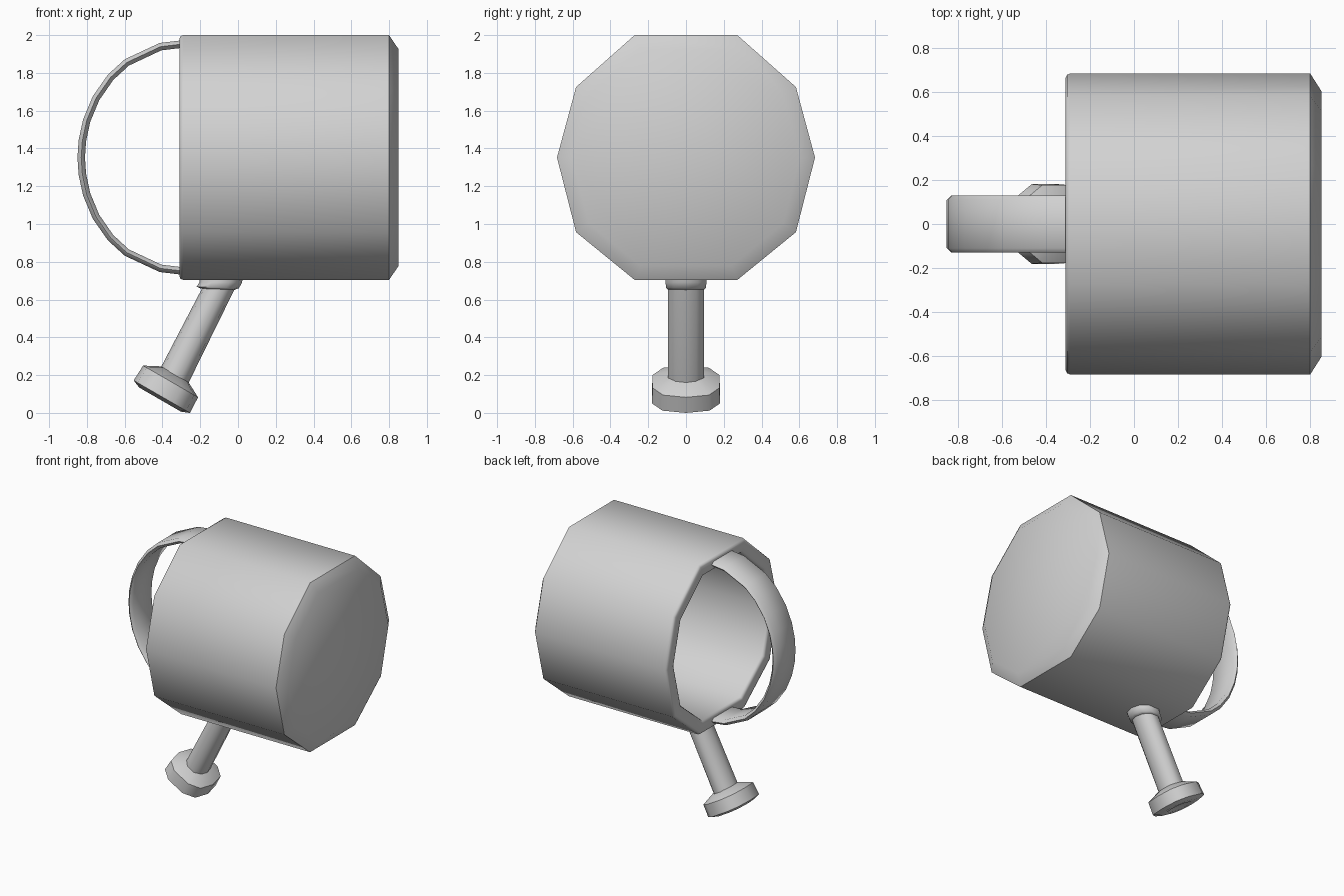
import bpy, bmesh, math
from mathutils import Vector

cube = bpy.data.objects.get("Cube")
if cube:
    bpy.data.objects.remove(cube, do_unlink=True)

# Single plain grey
GREY = (0.64, 0.64, 0.64, 1)
grey = bpy.data.materials.new("plain grey")
grey.use_nodes = True
grey.diffuse_color = GREY
grey.node_tree.nodes["Principled BSDF"].inputs["Base Color"].default_value = GREY

# Slightly uneven ten-sided outlines: bucket, leg and collar; and a fuller one for the foot
DECAGON = [(1, 0), (0.852, 0.576), (0.398, 1), (-0.398, 1), (-0.852, 0.576),
           (-1, 0), (-0.852, -0.61), (-0.398, -1), (0.398, -1), (0.852, -0.61)]
FULL_DECAGON = [(1, 0), (0.86, 0.69), (0.41, 1), (-0.41, 1), (-0.86, 0.69),
                (-1, 0), (-0.86, -0.69), (-0.41, -1), (0.41, -1), (0.86, -0.69)]


def loft(name, rings):
    """Skin a series of equal closed rings and cap both ends."""
    bm = bmesh.new()
    loops = [[bm.verts.new(p) for p in ring] for ring in rings]
    n = len(loops[0])
    for a, b in zip(loops, loops[1:]):
        for i in range(n):
            j = (i + 1) % n
            bm.faces.new((a[i], a[j], b[j], b[i]))
    bm.faces.new(loops[0])
    bm.faces.new(loops[-1])
    bmesh.ops.recalc_face_normals(bm, faces=bm.faces)
    mesh = bpy.data.meshes.new(name)
    bm.to_mesh(mesh)
    bm.free()
    mesh.materials.append(grey)
    obj = bpy.data.objects.new(name, mesh)
    bpy.context.collection.objects.link(obj)
    bpy.ops.object.select_all(action='DESELECT')
    obj.select_set(True)
    bpy.context.view_layer.objects.active = obj
    bpy.ops.object.shade_smooth_by_angle(angle=math.radians(50))


# Bucket: thick-walled ten-sided cup lying on its side, open towards -x
CZ = 1.352
# (x, scale) from the outer base, round the rim, to the inner floor
bucket_profile = [(0.85, 0.885), (0.80, 1.0), (-0.29, 1.0), (-0.304, 0.992),
                  (-0.31, 0.973), (-0.31, 0.88), (-0.304, 0.862),
                  (-0.29, 0.853), (0.72, 0.853), (0.76, 0.76)]
loft("bucket", [[Vector((x, 0.683 * s * y, CZ + 0.648 * s * z)) for y, z in DECAGON]
                for x, s in bucket_profile])

# Handle: flat elliptical band with pointed side edges
section = [(0, -0.11), (0.02, -0.13), (0.04, -0.11),
           (0.04, 0.11), (0.02, 0.13), (0, 0.11)]
half_steps = [0, 12, 33, 45, 58.5, 71, 81.5]
rings = []
for deg in half_steps + [90] + [180 - d for d in reversed(half_steps)]:
    t = math.radians(deg)
    rings.append([Vector((-0.30 - (0.55 - d) * math.sin(t), y,
                          CZ + (0.62 - d) * math.cos(t))) for d, y in section])
loft("handle", rings)


def tilted_ring(x, z, ru, ry, tilt, outline=DECAGON):
    """Ten-sided ring around (x, 0, z), leaning by tilt degrees towards +x."""
    c, s = math.cos(math.radians(tilt)), math.sin(math.radians(tilt))
    return [Vector((x + ru * u * c, ry * v, z - ru * u * s)) for u, v in outline]


# Foot: disc with bevelled edges, tilted thirty degrees
def foot_ring(v, r):
    return tilted_ring(-0.389 + 0.5 * v, 0.111 + 0.866 * v, r, r * 1.05, 30,
                       FULL_DECAGON)


loft("foot", [foot_ring(v, r) for v, r in
              [(-0.038, 0.07), (-0.047, 0.085), (-0.047, 0.128), (-0.029, 0.172),
               (0.064, 0.168), (0.108, 0.084)]])

# Leg: slanted post from the foot up to the bucket wall
loft("leg", [tilted_ring(-0.345, 0.18, 0.084, 0.094, 30),
             tilted_ring(-0.333, 0.204, 0.084, 0.094, 30),
             tilted_ring(-0.10, 0.665, 0.085, 0.094, 3),
             tilted_ring(-0.08, 0.72, 0.085, 0.094, 0)])

# Collar: slightly wider ring where the leg meets the bucket
loft("collar", [tilted_ring(-0.107, 0.655, 0.09, 0.096, 2),
                tilted_ring(-0.107, 0.664, 0.112, 0.106, 2),
                tilted_ring(-0.092, 0.69, 0.113, 0.108, 0),
                tilted_ring(-0.086, 0.72, 0.113, 0.108, 0)])
